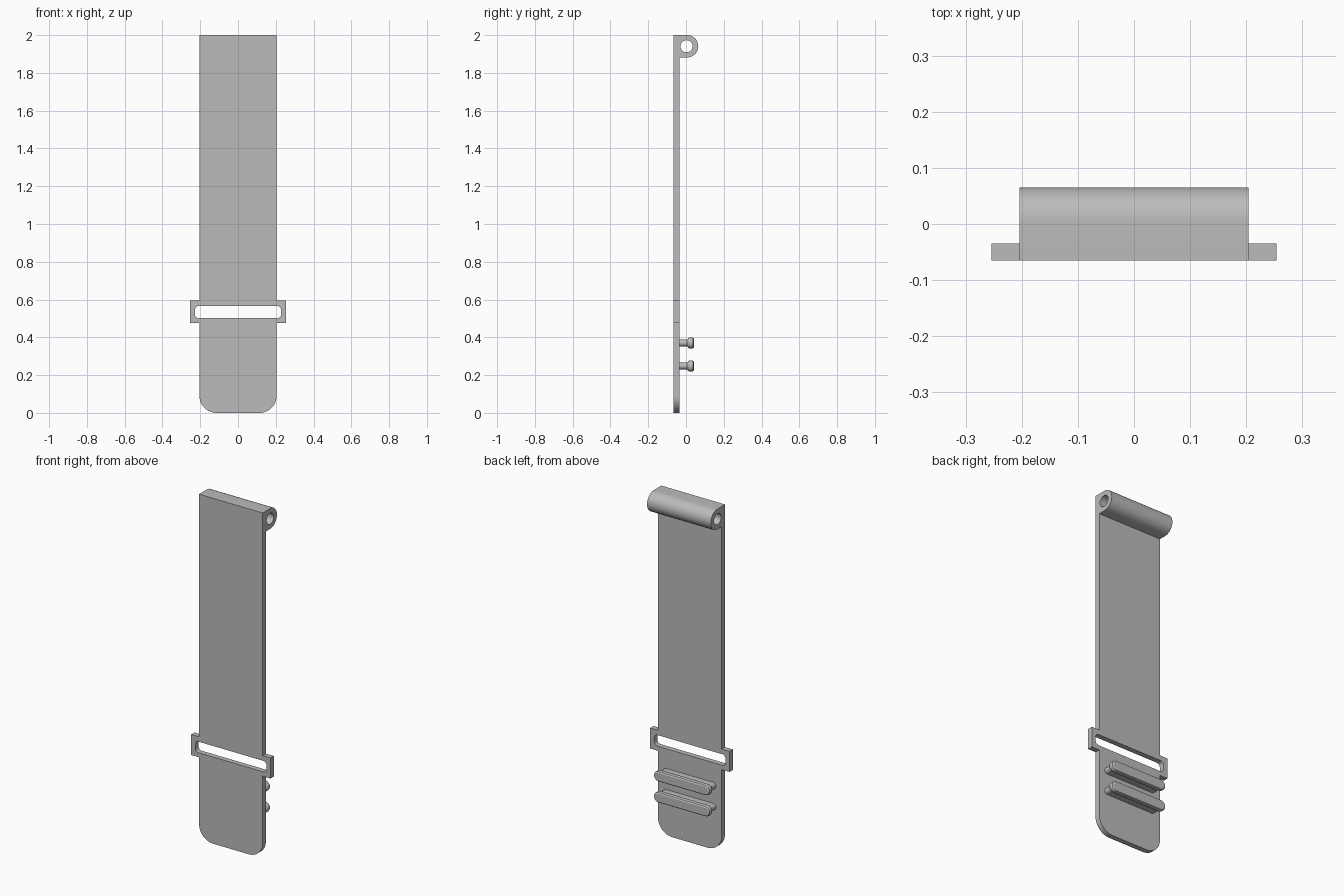
import bpy
import bmesh
from math import cos, sin, radians
from mathutils import Matrix, Vector

cube = bpy.data.objects.get("Cube")
if cube:
    bpy.data.objects.remove(cube, do_unlink=True)

grey = bpy.data.materials.new("mid_grey")
grey.use_nodes = True
GREY = (0.5, 0.5, 0.5, 1)
grey.diffuse_color = GREY
grey.node_tree.nodes["Principled BSDF"].inputs["Base Color"].default_value = GREY


def arc(cx, cy, r, start, end, steps=12):
    angles = [radians(start + (end - start) * i / steps) for i in range(steps + 1)]
    return [(cx + r * cos(a), cy + r * sin(a)) for a in angles]


def rounded_slot(cx, cy, half_w, half_h, r, steps=8):
    points = []
    for i, (sx, sy) in enumerate(((1, 1), (-1, 1), (-1, -1), (1, -1))):
        points += arc(cx + sx * (half_w - r), cy + sy * (half_h - r), r,
                      90 * i, 90 * i + 90, steps)
    return points


def finish(name, bm):
    bmesh.ops.remove_doubles(bm, verts=bm.verts, dist=0.0001)
    bmesh.ops.recalc_face_normals(bm, faces=bm.faces)
    mesh = bpy.data.meshes.new(name)
    bm.to_mesh(mesh)
    bm.free()
    mesh.materials.append(grey)
    obj = bpy.data.objects.new(name, mesh)
    bpy.context.collection.objects.link(obj)
    bpy.ops.object.select_all(action='DESELECT')
    obj.select_set(True)
    bpy.context.view_layer.objects.active = obj
    bpy.ops.object.shade_smooth_by_angle(angle=radians(30))
    return obj


def plate(name, loops, half_depth, matrix):
    """Extrude a flat outline, with further loops as holes."""
    curve = bpy.data.curves.new(name + "_profile", 'CURVE')
    curve.dimensions = '2D'
    curve.fill_mode = 'BOTH'
    curve.extrude = half_depth
    for loop in loops:
        spline = curve.splines.new('POLY')
        spline.points.add(len(loop) - 1)
        for point, (x, y) in zip(spline.points, loop):
            point.co = (x, y, 0, 1)
        spline.use_cyclic_u = True
    helper = bpy.data.objects.new(name + "_profile", curve)
    bpy.context.collection.objects.link(helper)
    bpy.context.view_layer.update()
    mesh = bpy.data.meshes.new_from_object(
        helper.evaluated_get(bpy.context.evaluated_depsgraph_get()))
    bm = bmesh.new()
    bm.from_mesh(mesh)
    bm.transform(matrix)
    bpy.data.objects.remove(helper, do_unlink=True)
    bpy.data.curves.remove(curve)
    bpy.data.meshes.remove(mesh)
    return finish(name, bm)


# Strap with rounded tip, side lugs and a cross slot
W, LUG, TIP = 0.204, 0.254, 0.09
right_side = arc(W - TIP, TIP, TIP, -90, 0) + [
    (W, 0.476), (LUG, 0.476), (LUG, 0.595), (W, 0.595), (W, 2.0)]
outline = right_side + [(-x, z) for x, z in reversed(right_side)]
slot = rounded_slot(0, 0.534, 0.228, 0.032, 0.02)
upright = Matrix.Translation((0, -0.05, 0)) @ Matrix.Rotation(radians(90), 4, 'X')
plate("strap", [outline, slot], 0.015, upright)

# Hinge barrel with a through hole
HY, HZ, HR = 0.006, 1.941, 0.059
barrel = [(-0.035, HZ - HR)] + arc(HY, HZ, HR, -90, 90, 24) + [(-0.035, HZ + HR)]
hole = arc(HY - 0.003, HZ, 0.032, 0, 360, 32)[:-1]
sideways = Matrix(((0, 0, 1, 0), (1, 0, 0, 0), (0, 1, 0, 0), (0, 0, 0, 1)))
plate("hinge_barrel", [barrel, hole], W, sideways)


# Long mushroom-section ribs on the back
def rib(name, z):
    section = [(-0.04, 0.018), (0.006, 0.018), (0.012, 0.026), (0.019, 0.03),
               (0.032, 0.03), (0.038, 0.028), (0.042, 0.022)]
    bm = bmesh.new()
    rings = []
    for y, r in section:
        points = arc(0.15, z, r, -90, 90) + arc(-0.15, z, r, 90, 270)
        rings.append([bm.verts.new(Vector((x, y, h))) for x, h in points])
    for a, b in zip(rings, rings[1:]):
        for i in range(len(a)):
            bm.faces.new((a[i - 1], a[i], b[i], b[i - 1]))
    bm.faces.new(rings[0])
    bm.faces.new(rings[-1])
    finish(name, bm)


rib("upper_rib", 0.37)
rib("lower_rib", 0.248)
